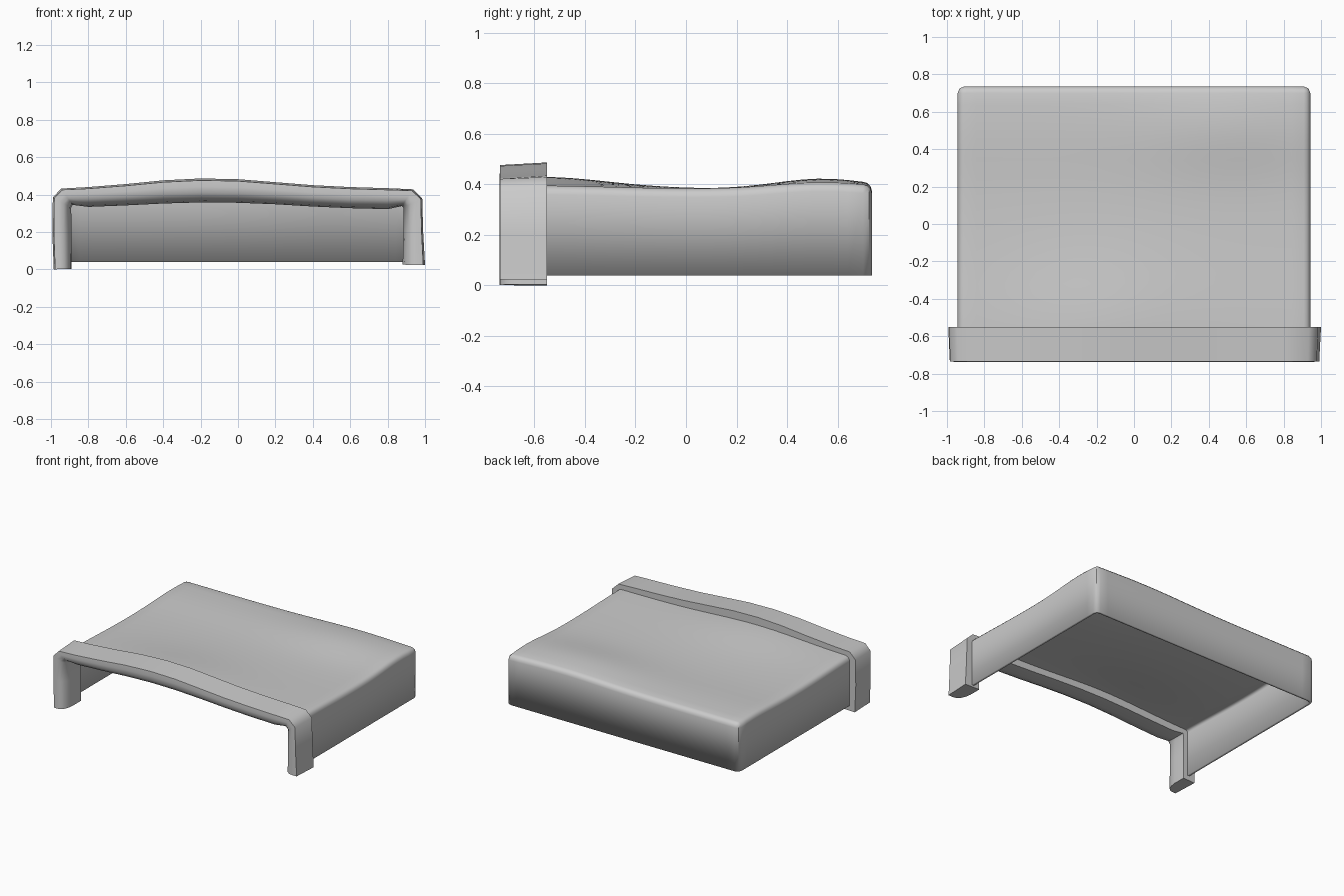
import bpy, bmesh, math

if "Cube" in bpy.data.objects:
    bpy.data.objects.remove(bpy.data.objects["Cube"])


def finish(name, bm, angle):
    bmesh.ops.recalc_face_normals(bm, faces=bm.faces[:])
    me = bpy.data.meshes.new(name)
    bm.to_mesh(me)
    bm.free()
    ob = bpy.data.objects.new(name, me)
    bpy.context.collection.objects.link(ob)
    bpy.ops.object.select_all(action='DESELECT')
    ob.select_set(True)
    bpy.context.view_layer.objects.active = ob
    bpy.ops.object.shade_smooth_by_angle(angle=math.radians(angle))
    return ob


def bump(v, centre, width):
    return math.exp(-((v - centre) / width) ** 2)


def top_height(x, y):
    front = bump(y, -0.58, 0.38) * (0.012 + 0.035 * bump(x, -0.2, 0.5))
    back = bump(y, 0.54, 0.26) * (0.014 + 0.026 * bump(x, 0.5, 0.45))
    return 0.382 + front + back


# Hood shell: wavy top with left, right and back skirts, open front and bottom
X, Y0, Y1, R, Z0 = 0.943, -0.62, 0.735, 0.035, 0.038
NX, NY = 28, 22
bm = bmesh.new()
grid = []
for j in range(NY + 1):
    y = Y0 + (Y1 - R - Y0) * j / NY
    row = []
    for i in range(NX + 1):
        x = (X - R) * (2 * i / NX - 1)
        row.append(bm.verts.new((x, y, top_height(x, y))))
    grid.append(row)
for j in range(NY):
    for i in range(NX):
        bm.faces.new((grid[j][i], grid[j][i + 1], grid[j + 1][i + 1], grid[j + 1][i]))

# Border as (vertex, outward direction), with a doubled corner for the chamfer
c = math.sqrt(0.5)
border = [(r[0], -1, 0) for r in grid]
border += [(grid[-1][0], -c, c)]
border += [(v, 0, 1) for v in grid[-1]]
border += [(grid[-1][-1], c, c)]
border += [(r[-1], 1, 0) for r in reversed(grid)]
prev = [b[0] for b in border]
steps = [(R * math.sin(a), R * (1 - math.cos(a))) for a in (math.pi / 6, math.pi / 3, math.pi / 2)]
for out, drop in steps + [(R, None)]:
    ring = []
    for v, dx, dy in border:
        z = Z0 if drop is None else v.co.z - drop
        ring.append(bm.verts.new((v.co.x + dx * out, v.co.y + dy * out, z)))
    for k in range(len(ring) - 1):
        quad = [prev[k], prev[k + 1], ring[k + 1], ring[k]]
        bm.faces.new(list(dict.fromkeys(quad)))
    prev = ring
hood = finish("hood_shell", bm, 40)
solid = hood.modifiers.new("wall", 'SOLIDIFY')
solid.thickness = 0.018
solid.offset = -1

# Front arch: one section swept along outer and inner outlines
outer = [(-.985, 0), (-.993, .2), (-.99, .385), (-.945, .432), (-.8, .44), (-.6, .456), (-.4, .476),
         (-.2, .486), (0, .482), (.2, .466), (.4, .45), (.6, .44), (.8, .434), (.935, .428),
         (.985, .38), (.99, .2), (1.0, .022)]
inner = [(-.89, .003), (-.89, .2), (-.892, .33), (-.885, .345), (-.8, .334), (-.6, .342), (-.4, .352),
         (-.2, .358), (0, .356), (.2, .348), (.4, .336), (.6, .327), (.8, .322), (.875, .338),
         (.885, .33), (.885, .2), (.88, .025)]
# Section points: fraction from outer to inner edge, depth
section = [(0, -.55), (.08, -.735), (.35, -.737), (.6, -.733), (.8, -.715), (.93, -.685),
           (1, -.64), (1, -.55)]
bm = bmesh.new()
rings = []
for (ox, oz), (ix, iz) in zip(outer, inner):
    rings.append([bm.verts.new((ox + (ix - ox) * t, y, oz + (iz - oz) * t)) for t, y in section])
n = len(section)
for a, b in zip(rings, rings[1:]):
    for k in range(n):
        bm.faces.new((a[k], a[(k + 1) % n], b[(k + 1) % n], b[k]))
bm.faces.new(rings[0])
bm.faces.new(rings[-1])
finish("front_arch", bm, 50)
